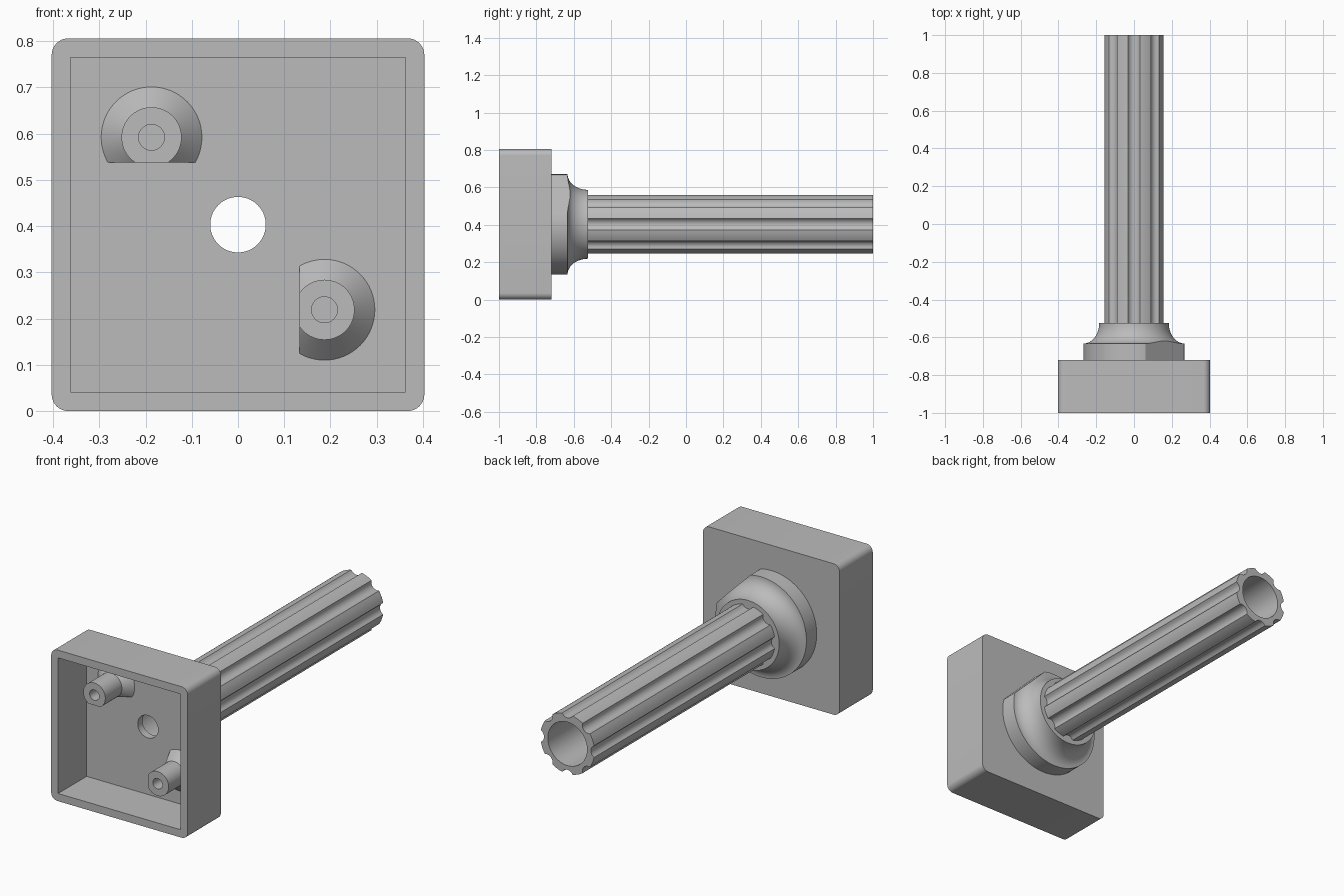
import bpy, bmesh
from math import sin, cos, pi, sqrt
from mathutils import Matrix, Vector

if "Cube" in bpy.data.objects:
    bpy.data.objects.remove(bpy.data.objects["Cube"], do_unlink=True)

grey = bpy.data.materials.new("plain grey")
grey.use_nodes = True
grey.diffuse_color = (0.5, 0.5, 0.5, 1)
grey.node_tree.nodes["Principled BSDF"].inputs["Base Color"].default_value = (0.5, 0.5, 0.5, 1)

MID = 0.403          # height of the main axis, also half the housing width
BACK = -0.72         # back face of the housing
FLOOR = -0.76        # floor of the housing cavity
COLLAR_END = -0.523


def make(name, bm):
    bmesh.ops.remove_doubles(bm, verts=bm.verts, dist=1e-5)
    bmesh.ops.recalc_face_normals(bm, faces=bm.faces)
    mesh = bpy.data.meshes.new(name)
    bm.to_mesh(mesh)
    bm.free()
    mesh.materials.append(grey)
    obj = bpy.data.objects.new(name, mesh)
    bpy.context.collection.objects.link(obj)
    return obj


def revolve(name, profile, x=0, z=MID, steps=96):
    """Turn a closed (radius, y) outline around an axis parallel to y."""
    bm = bmesh.new()
    rings = [[bm.verts.new((x + r * cos(2 * pi * i / steps), y, z + r * sin(2 * pi * i / steps)))
              for i in range(steps)] for r, y in profile]
    for a, b in zip(rings, rings[1:] + rings[:1]):
        for i in range(steps):
            j = (i + 1) % steps
            bm.faces.new((a[i], a[j], b[j], b[i]))
    bmesh.ops.dissolve_degenerate(bm, dist=1e-6, edges=bm.edges)
    return make(name, bm)


def extrude(name, outline, y0, y1):
    """Extrude an (x, z) outline around the main axis along y."""
    bm = bmesh.new()
    face = bm.faces.new([bm.verts.new((x, y0, MID + z)) for x, z in outline])
    out = bmesh.ops.extrude_face_region(bm, geom=[face])
    moved = [v for v in out["geom"] if isinstance(v, bmesh.types.BMVert)]
    bmesh.ops.translate(bm, verts=moved, vec=(0, y1 - y0, 0))
    return make(name, bm)


def square(half, radius, steps=8):
    if radius == 0:
        return [(half, half), (-half, half), (-half, -half), (half, -half)]
    c = half - radius
    return [(sx * c + radius * cos(pi / 2 * (q + k / steps)),
             sz * c + radius * sin(pi / 2 * (q + k / steps)))
            for q, (sx, sz) in enumerate([(1, 1), (-1, 1), (-1, -1), (1, -1)])
            for k in range(steps + 1)]


def cut(obj, cutter):
    mod = obj.modifiers.new("cut", "BOOLEAN")
    mod.operation, mod.solver, mod.object = "DIFFERENCE", "EXACT", cutter
    bpy.context.view_layer.objects.active = obj
    bpy.ops.object.modifier_apply(modifier=mod.name)
    bpy.data.objects.remove(cutter, do_unlink=True)


def trim(obj, point, normal):
    """Slice off everything beyond a plane and close the cut."""
    bm = bmesh.new()
    bm.from_mesh(obj.data)
    res = bmesh.ops.bisect_plane(bm, geom=bm.verts[:] + bm.edges[:] + bm.faces[:], dist=1e-6,
                                 plane_co=point, plane_no=normal, clear_outer=True)
    edges = [e for e in res["geom_cut"] if isinstance(e, bmesh.types.BMEdge)]
    bmesh.ops.holes_fill(bm, edges=edges, sides=0)
    bmesh.ops.recalc_face_normals(bm, faces=bm.faces)
    bm.to_mesh(obj.data)
    bm.free()


# Open-fronted square housing with a central hole in its back wall
housing = extrude("housing", square(MID, 0.036), -1, BACK)
cut(housing, extrude("cavity_cutter", square(0.362, 0), -1.1, FLOOR))
cut(housing, revolve("hole_cutter", [(0, -0.9), (0.06, -0.9), (0.06, -0.6), (0, -0.6)]))

# Collar with a concave shoulder and one diagonal flat
shoulder = [(0.268 - 0.084 * sin(pi / 2 * k / 12), COLLAR_END - 0.11 * cos(pi / 2 * k / 12))
            for k in range(13)]
collar = revolve("collar", [(0.115, BACK), (0.268, BACK)] + shoulder + [(0.115, COLLAR_END)])
trim(collar, Vector((0.228 / sqrt(2), 0, MID + 0.228 / sqrt(2))), Vector((1, 0, 1)))

# Fluted tube: eight lands alternating with eight scooped flutes
FLUTES, OUTER, BORE = 8, 0.16, 0.116
half = pi / FLUTES / 2
scoop_c = 0.174
dx, dz = scoop_c - OUTER * cos(half), OUTER * sin(half)
scoop_r = sqrt(dx * dx + dz * dz)
bm = bmesh.new()
outer, inner = [], []
for f in range(FLUTES):
    base = 2 * pi * f / FLUTES
    points = []
    for k in range(9):                      # scoop
        z = dz * (k / 4 - 1)
        points.append(Vector((scoop_c - sqrt(max(scoop_r ** 2 - z * z, 0)), 0, z)))
    for k in range(1, 4):                   # land
        a = half + 2 * half * k / 4
        points.append(Vector((OUTER * cos(a), 0, OUTER * sin(a))))
    for p in points:
        p = Matrix.Rotation(-base, 3, "Y") @ p
        outer.append(p)
        inner.append(p.normalized() * BORE)
loops = [[bm.verts.new((p.x, y, MID + p.z)) for p in ring]
         for ring, y in ((outer, COLLAR_END), (outer, 1), (inner, 1), (inner, COLLAR_END))]
for a, b in zip(loops, loops[1:] + loops[:1]):
    for i in range(len(a)):
        j = (i + 1) % len(a)
        bm.faces.new((a[i], a[j], b[j], b[i]))
tube = make("fluted_tube", bm)

# Two screw bosses with flared feet, each flattened on one side
boss_outline = [(0, FLOOR), (0.109, FLOOR), (0.065, FLOOR - 0.045), (0.065, -0.945),
                (0.028, -0.945), (0.028, FLOOR - 0.02), (0, FLOOR - 0.02)]
upper_boss = revolve("upper_screw_boss", boss_outline, -0.187, 0.592, 64)
trim(upper_boss, Vector((0, 0, 0.538)), Vector((0, 0, -1)))
lower_boss = revolve("lower_screw_boss", boss_outline, 0.187, 0.219, 64)
trim(lower_boss, Vector((0.133, 0, 0)), Vector((-1, 0, 0)))

# Smooth the round faces, keep the edges crisp
for obj in (housing, collar, tube, upper_boss, lower_boss):
    bpy.ops.object.select_all(action="DESELECT")
    obj.select_set(True)
    bpy.context.view_layer.objects.active = obj
    bpy.ops.object.shade_smooth_by_angle(angle=pi / 7)
